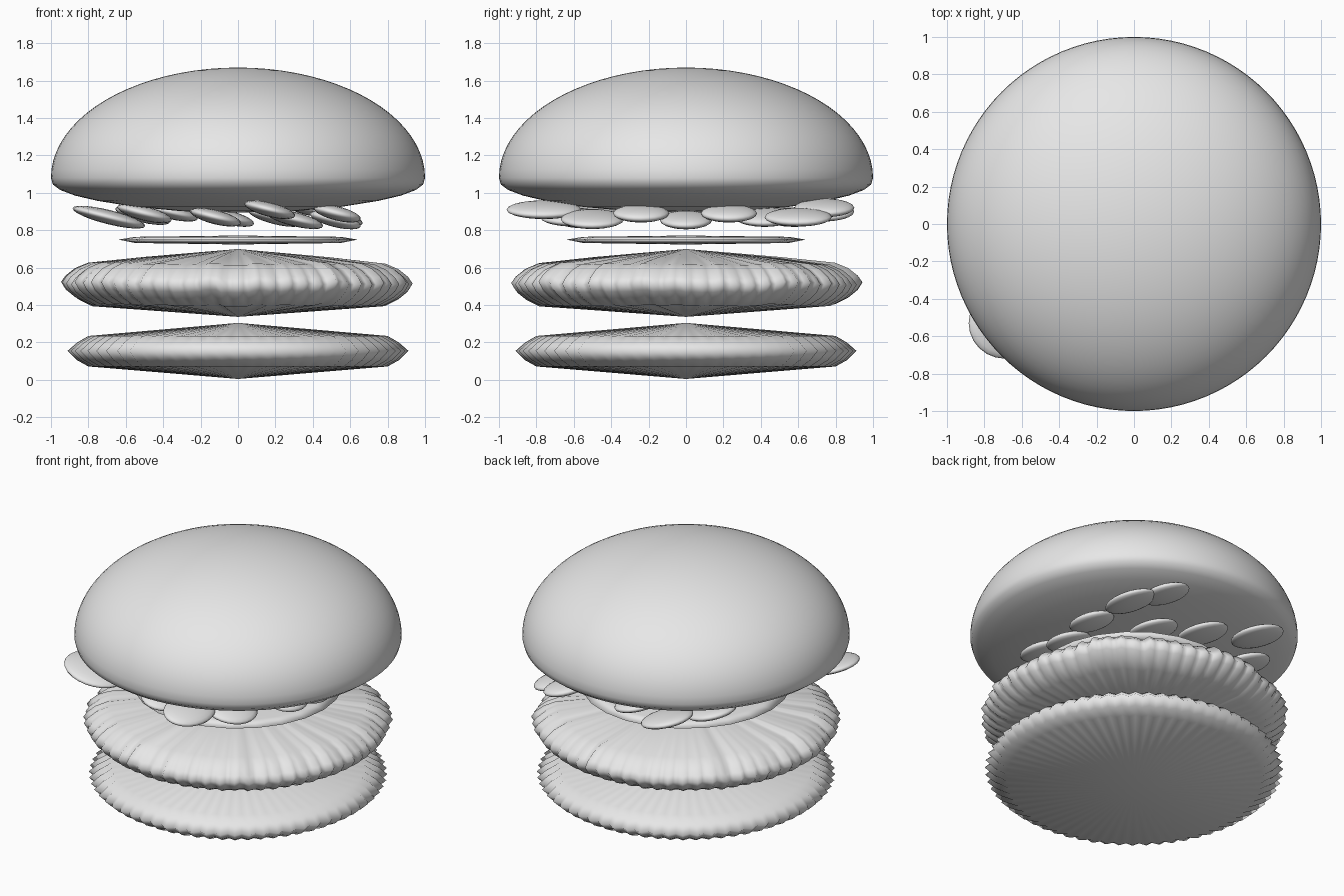
import bpy, bmesh, math, random
from mathutils import Matrix, Vector

if "Cube" in bpy.data.objects:
    bpy.data.objects.remove(bpy.data.objects["Cube"], do_unlink=True)
random.seed(4)

grey = bpy.data.materials.new("plain_grey")
grey.use_nodes = True
grey.diffuse_color = (0.8, 0.8, 0.8, 1)
grey.node_tree.nodes["Principled BSDF"].inputs["Base Color"].default_value = (0.8, 0.8, 0.8, 1)


def finish(name, bm):
    bmesh.ops.recalc_face_normals(bm, faces=bm.faces)
    for f in bm.faces:
        f.smooth = True
    mesh = bpy.data.meshes.new(name)
    bm.to_mesh(mesh)
    bm.free()
    mesh.materials.append(grey)
    obj = bpy.data.objects.new(name, mesh)
    bpy.context.collection.objects.link(obj)
    return obj


def lathe(name, profile, sides, ripple=lambda i, r, z: (r, z)):
    """Spin a profile whose two ends lie on the axis; ripple adjusts each point."""
    bm = bmesh.new()
    top = bm.verts.new((0, 0, profile[0][1]))
    bottom = bm.verts.new((0, 0, profile[-1][1]))
    rings = []
    for r, z in profile[1:-1]:
        ring = []
        for i in range(sides):
            a = math.tau * i / sides
            rr, zz = ripple(i, r, z)
            ring.append(bm.verts.new((rr * math.cos(a), rr * math.sin(a), zz)))
        rings.append(ring)
    for i in range(sides):
        j = (i + 1) % sides
        bm.faces.new((top, rings[0][i], rings[0][j]))
        bm.faces.new((bottom, rings[-1][j], rings[-1][i]))
        for upper, lower in zip(rings, rings[1:]):
            bm.faces.new((upper[i], lower[i], lower[j], upper[j]))
    return finish(name, bm)


# Top bun: half-ellipse dome, rounded rim and a shallow bowed underside
dome = [(math.sin(t), 1.08 + 0.59 * math.cos(t))
        for t in (math.pi / 2 * k / 20 for k in range(21))]
underside = [(0.99, 1.045), (0.95, 1.015), (0.87, 0.985), (0.75, 0.957),
             (0.55, 0.925), (0.3, 0.902), (0, 0.895)]
lathe("top_bun", dome + underside, 96)


# Bottom bun: flat double cone with a pleated rim
def pleat(i, r, z):
    return (r if i % 2 == 0 else r * 0.965), z


lathe("bottom_bun", [(0, 0.305), (0.8, 0.235), (0.86, 0.2), (0.912, 0.155),
                     (0.86, 0.105), (0.8, 0.072), (0, 0.005)], 128, pleat)

# Patty: thicker disc with an uneven, crinkled edge
PATTY_SIDES = 192
wobble = [random.uniform(-1, 1) for _ in range(PATTY_SIDES // 3)]


def crinkle(i, r, z):
    bump = wobble[i // 3]
    wave = math.cos(math.tau * i / 3)
    r *= 0.975 + 0.016 * wave + 0.012 * bump
    return r, z + 0.012 * bump * r * r


lathe("patty", [(0, 0.7), (0.5, 0.655), (0.8, 0.62), (0.87, 0.59), (0.92, 0.55),
                (0.945, 0.515), (0.92, 0.475), (0.87, 0.435), (0.8, 0.4),
                (0.5, 0.375), (0, 0.337)], PATTY_SIDES, crinkle)

# Cheese: thin disc with a sharp edge
lathe("cheese", [(0, 0.772), (0.55, 0.765), (0.64, 0.75),
                 (0.55, 0.732), (0, 0.724)], 24)

# Loose slices: tilted flattened ellipsoids (x, y, z, half width x, half width y)
slices = [
    (-0.69, -0.53, 0.87, 0.2, 0.19), (0.17, -0.76, 0.91, 0.14, 0.2),
    (-0.12, -0.6, 0.87, 0.14, 0.18), (0.3, -0.5, 0.86, 0.16, 0.17),
    (0.53, -0.24, 0.89, 0.13, 0.15), (0.52, 0, 0.855, 0.14, 0.14),
    (0.53, 0.23, 0.89, 0.13, 0.15), (0.53, 0.6, 0.87, 0.14, 0.18),
    (0.37, 0.74, 0.92, 0.14, 0.16), (-0.37, 0.73, 0.9, 0.16, 0.17),
    (-0.06, 0.58, 0.87, 0.15, 0.17), (0.2, 0.42, 0.87, 0.15, 0.16),
    (-0.51, 0.45, 0.88, 0.15, 0.16), (-0.5, 0, 0.89, 0.15, 0.16),
]
for n, (x, y, z, rx, ry) in enumerate(slices, 1):
    bm = bmesh.new()
    bmesh.ops.create_uvsphere(bm, u_segments=24, v_segments=12, radius=1)
    place = (Matrix.Translation((x, y, z)) @ Matrix.Rotation(math.radians(14), 4, "Y")
             @ Matrix.Diagonal(Vector((rx, ry, 0.038, 1))))
    bmesh.ops.transform(bm, matrix=place, verts=bm.verts)
    finish(f"loose_slice_{n}", bm)
